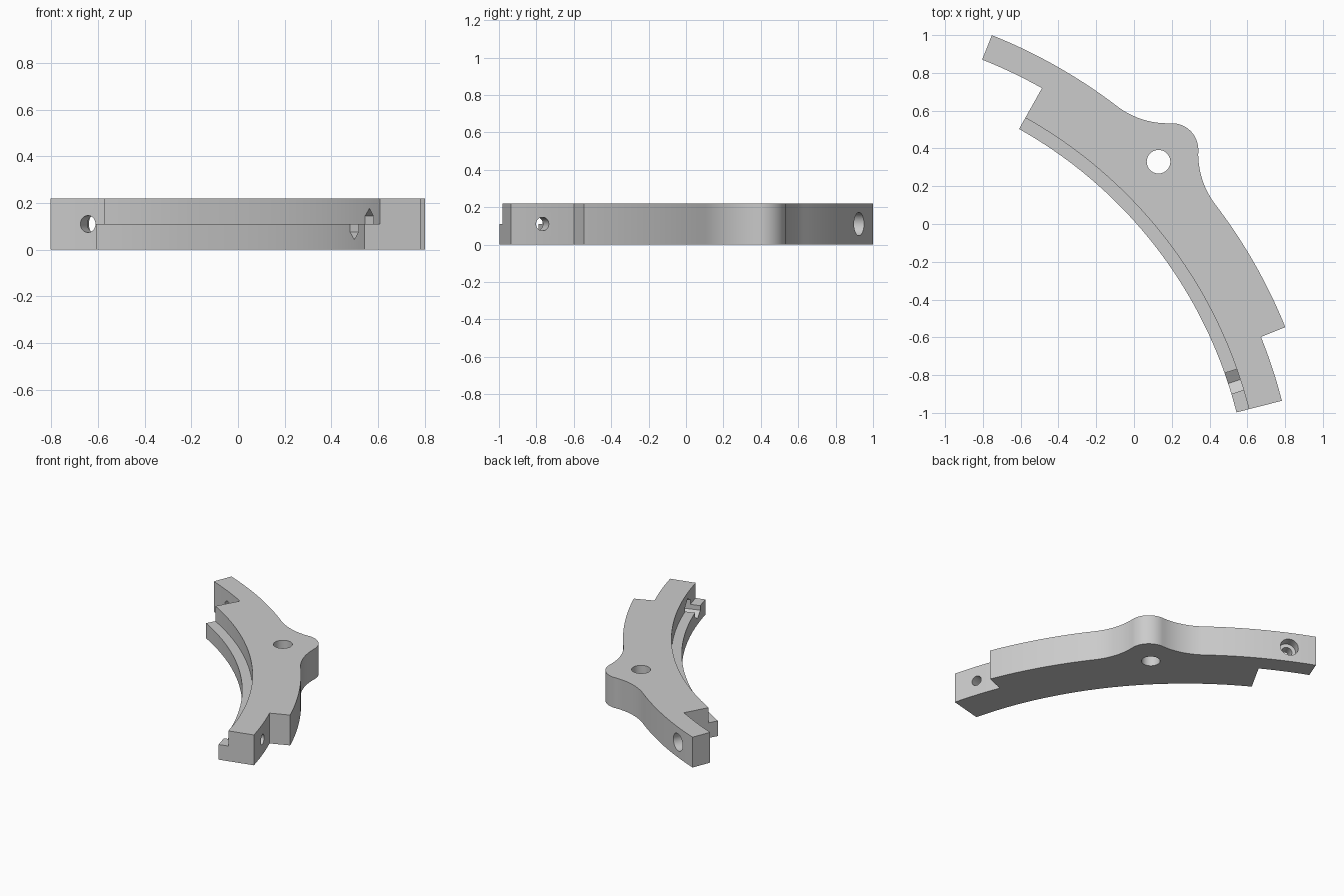
import bpy, bmesh
from math import sin, cos, pi, radians, atan2, sqrt, acos
from mathutils import Matrix, Vector

if "Cube" in bpy.data.objects:
    bpy.data.objects.remove(bpy.data.objects["Cube"])

# Common ring centre, radii and height
CX, CY = -1.783, -1.59
R_IN, R_STEP, R_MID, R_OUT = 2.40, 2.468, 2.648, 2.787
H = 0.22
CENTRE = Vector((CX, CY))


def polar(r, deg, c=CENTRE):
    return Vector((c.x + r * cos(radians(deg)), c.y + r * sin(radians(deg))))


def arc(r, a0, a1, n, c=CENTRE):
    return [polar(r, a0 + (a1 - a0) * i / n, c) for i in range(n + 1)]


def circle(r, n, c=Vector((0, 0))):
    return arc(r, 0, 360, n, c)[:-1]


def prism(name, pts, z0, z1, matrix=Matrix()):
    bm = bmesh.new()
    clean = [p for i, p in enumerate(pts) if (p - pts[i - 1]).length > 1e-4]
    face = bm.faces.new([bm.verts.new((p.x, p.y, z0)) for p in clean])
    res = bmesh.ops.extrude_face_region(bm, geom=[face])
    verts = [v for v in res["geom"] if isinstance(v, bmesh.types.BMVert)]
    bmesh.ops.translate(bm, verts=verts, vec=(0, 0, z1 - z0))
    bmesh.ops.recalc_face_normals(bm, faces=bm.faces)
    bm.transform(matrix)
    mesh = bpy.data.meshes.new(name)
    bm.to_mesh(mesh)
    bm.free()
    obj = bpy.data.objects.new(name, mesh)
    bpy.context.collection.objects.link(obj)
    return obj


def radial(deg):
    # local z points outward along the radius, local x points up
    c, s = cos(radians(deg)), sin(radians(deg))
    return Matrix(((0, s, c, CX), (0, -c, s, CY), (1, 0, 0, H / 2), (0, 0, 0, 1)))


def heading(v):
    return atan2(v.y, v.x) * 180 / pi


# Rounded lug at 45 degrees, blended into the outer rim by two fillets
LUG_R, FIL_R, SPREAD = 0.14, 0.443, 7.6
lug = polar(2.805, 45)
f_right = polar(R_OUT + FIL_R, 45 - SPREAD)
f_left = polar(R_OUT + FIL_R, 45 + SPREAD)
t_right, t_left = heading(f_right - lug), heading(f_left - lug)

outline = arc(R_OUT, 22, 45 - SPREAD, 16)
outline += arc(FIL_R, 225 - SPREAD, t_right + 180, 12, f_right)[1:]
outline += arc(LUG_R, t_right, t_left, 18, lug)[1:]
outline += arc(FIL_R, t_left + 180, 225 + SPREAD, 12, f_left)[1:]
outline += arc(R_OUT, 45 + SPREAD, 68.3, 16)[1:]
# Upper tab, inner rim, lower tab
outline += arc(R_MID, 68.3, 60.7, 6)
outline += arc(R_IN, 60.7, 14.3, 44)
outline += arc(R_MID, 14.3, 22, 6)
body = prism("ring_segment", outline, 0, H)

# Cutters: inner ledge, lug hole, screw hole with head recess, nut hole with hex pocket
ledge = arc(R_STEP, 12, 64, 50) + arc(2.3, 64, 12, 50)
upper, lower = radial(64.5), radial(18.1)
cutters = [
    prism("ledge_cutter", ledge, H / 2, H + 0.1),
    prism("lug_hole_cutter", circle(0.0625, 40, polar(2.71, 45.1)), -0.1, H + 0.1),
    prism("screw_hole_cutter", circle(0.036, 32), 2.55, 2.9, upper),
    prism("screw_head_cutter", circle(0.062, 40), 2.718, 2.95, upper),
    prism("nut_hole_cutter", circle(0.036, 32), 2.45, 2.75, lower),
    prism("nut_pocket_cutter", circle(0.067, 6), 2.3, 2.545, lower),
]

bpy.context.view_layer.objects.active = body
for cutter in cutters:
    cutter.hide_render = True
    mod = body.modifiers.new(cutter.name, "BOOLEAN")
    mod.operation, mod.solver, mod.object = "DIFFERENCE", "EXACT", cutter
    bpy.ops.object.modifier_apply(modifier=mod.name)
    bpy.data.objects.remove(cutter)

bpy.ops.object.select_all(action="DESELECT")
body.select_set(True)
bpy.ops.object.shade_smooth_by_angle(angle=radians(25))
